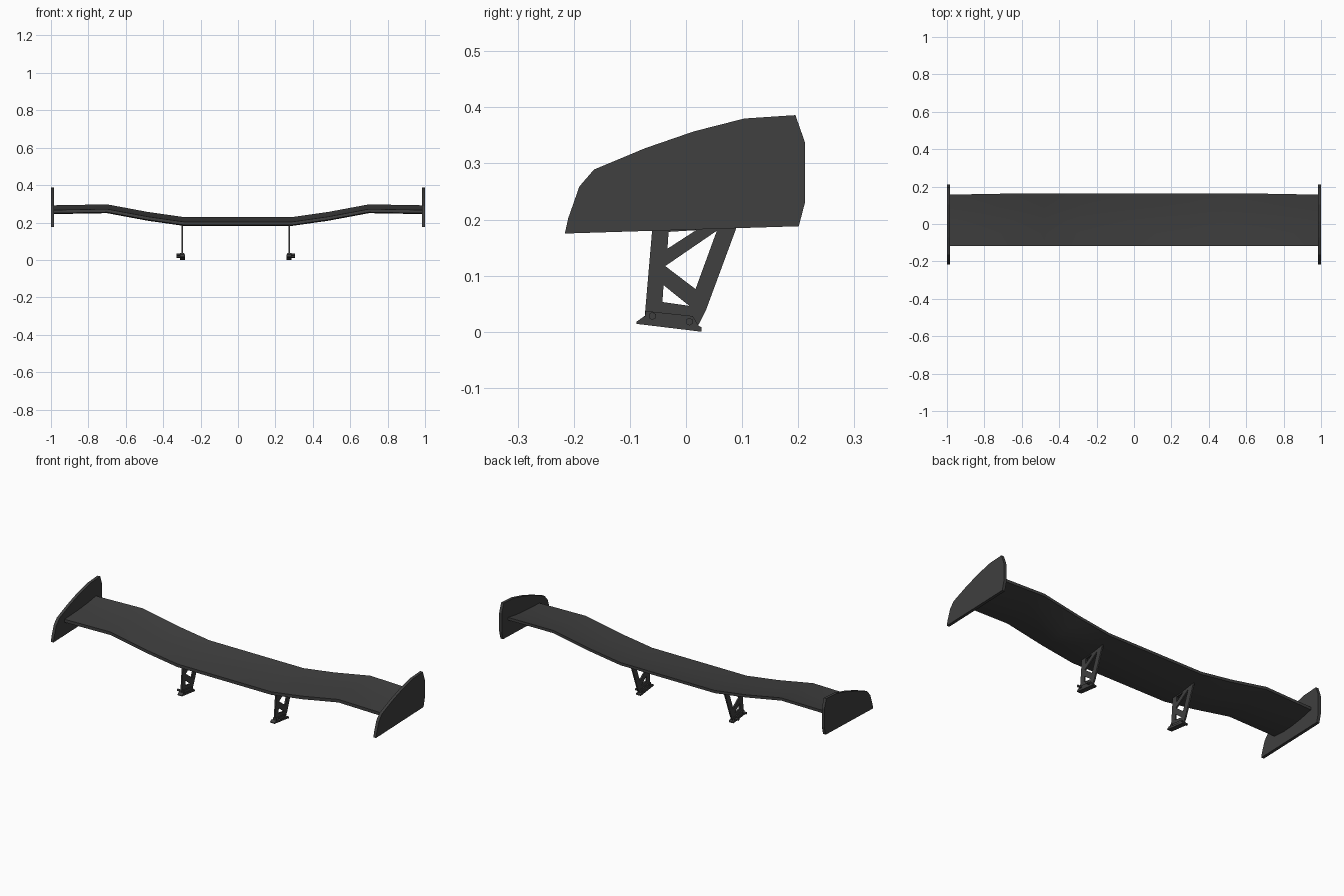
import bpy, bmesh, math

if "Cube" in bpy.data.objects:
    bpy.data.objects.remove(bpy.data.objects["Cube"])

carbon = bpy.data.materials.new("dark_grey")
carbon.diffuse_color = (0.05, 0.05, 0.05, 1)
carbon.use_nodes = True
carbon.node_tree.nodes["Principled BSDF"].inputs["Base Color"].default_value = carbon.diffuse_color


def finish(name, bm, smooth=None):
    bmesh.ops.recalc_face_normals(bm, faces=bm.faces)
    mesh = bpy.data.meshes.new(name)
    bm.to_mesh(mesh)
    bm.free()
    obj = bpy.data.objects.new(name, mesh)
    bpy.context.collection.objects.link(obj)
    mesh.materials.append(carbon)
    if smooth:
        bpy.ops.object.select_all(action='DESELECT')
        obj.select_set(True)
        bpy.context.view_layer.objects.active = obj
        bpy.ops.object.shade_smooth_by_angle(angle=math.radians(smooth))
    return obj


def plate(name, loops, x0, x1):
    """Flat plate in the y-z plane from x0 to x1; later loops are holes."""
    bm = bmesh.new()
    edges = []
    for loop in loops:
        vs = [bm.verts.new((x0, y, z)) for y, z in loop]
        edges += [bm.edges.new((a, b)) for a, b in zip(vs, vs[1:] + vs[:1])]
    bmesh.ops.triangle_fill(bm, use_beauty=True, use_dissolve=False, edges=edges)
    geo = bmesh.ops.extrude_face_region(bm, geom=bm.faces[:], use_keep_orig=True)["geom"]
    moved = [g for g in geo if isinstance(g, bmesh.types.BMVert)]
    bmesh.ops.translate(bm, verts=moved, vec=(x1 - x0, 0, 0))
    return finish(name, bm)


# Wing blade: one section swept through mirrored stations (x, rise, trailing edge trim)
section = [(-0.118, 0.187), (-0.118, 0.204), (-0.05, 0.207), (0.02, 0.211),
           (0.09, 0.218), (0.162, 0.229), (0.162, 0.214), (0.09, 0.198),
           (0.02, 0.187), (-0.05, 0.182)]
half = [(0.29, 0, 0), (0.48, 0.027, 0), (0.70, 0.068, 0), (0.985, 0.063, 0.005)]
stations = [(-x, r, t) for x, r, t in reversed(half)] + half
bm = bmesh.new()
rings = [[bm.verts.new((x, y - (t if y > 0.1 else 0), z + r)) for y, z in section]
         for x, r, t in stations]
n = len(section)
for a, b in zip(rings, rings[1:]):
    for i in range(n):
        bm.faces.new((a[i], a[(i + 1) % n], b[(i + 1) % n], b[i]))
bm.faces.new(rings[0])
bm.faces.new(rings[-1])
finish("wing_blade", bm, smooth=30)

# End plates
end_outline = [(-0.216, 0.175), (-0.21, 0.202), (-0.19, 0.259), (-0.164, 0.289),
               (-0.073, 0.327), (0.014, 0.357), (0.104, 0.380), (0.195, 0.386),
               (0.2125, 0.336), (0.2125, 0.232), (0.201, 0.188)]

# Truss stand with three windows, foot bracket and base flange
truss = [(-0.074, 0.022), (-0.06, 0.185), (-0.03, 0.187), (0.02, 0.190),
         (0.095, 0.202), (0.089, 0.183), (0.035, 0.037), (0.022, 0.012)]
windows = [[(-0.031, 0.178), (-0.033, 0.148), (0.018, 0.181)],
           [(-0.037, 0.117), (0.055, 0.180), (0.017, 0.076)],
           [(-0.040, 0.083), (0.006, 0.046), (-0.042, 0.053)]]
bracket = [(-0.074, 0.018), (-0.072, 0.037), (0.012, 0.028), (0.024, 0.008)]
flange = [(-0.088, 0.014), (-0.088, 0.018), (-0.074, 0.028), (-0.07, 0.022),
          (0.02, 0.012), (0.028, 0.008), (0.028, 0.0)]

for side, tag in ((-1, "left"), (1, "right")):
    plate(f"end_plate_{tag}", [end_outline], side * 0.984, side * 1.0)

    def sx(d):
        return -0.012 + side * (0.287 + d)

    plate(f"stand_{tag}", [truss] + windows, sx(-0.004), sx(0.004))
    plate(f"foot_bracket_{tag}", [bracket], sx(-0.010), sx(0.010))
    plate(f"foot_flange_{tag}", [flange], sx(-0.016), sx(0.012))
    # Hexagonal bolts on the outer side of the foot
    for k, (y, z) in enumerate(((-0.060, 0.028), (0.006, 0.018))):
        hexagon = [(y + 0.007 * math.cos(i * math.pi / 3 + 0.5),
                    z + 0.007 * math.sin(i * math.pi / 3 + 0.5)) for i in range(6)]
        plate(f"bolt_{tag}_{k + 1}", [hexagon], sx(-0.013), sx(0.030))
